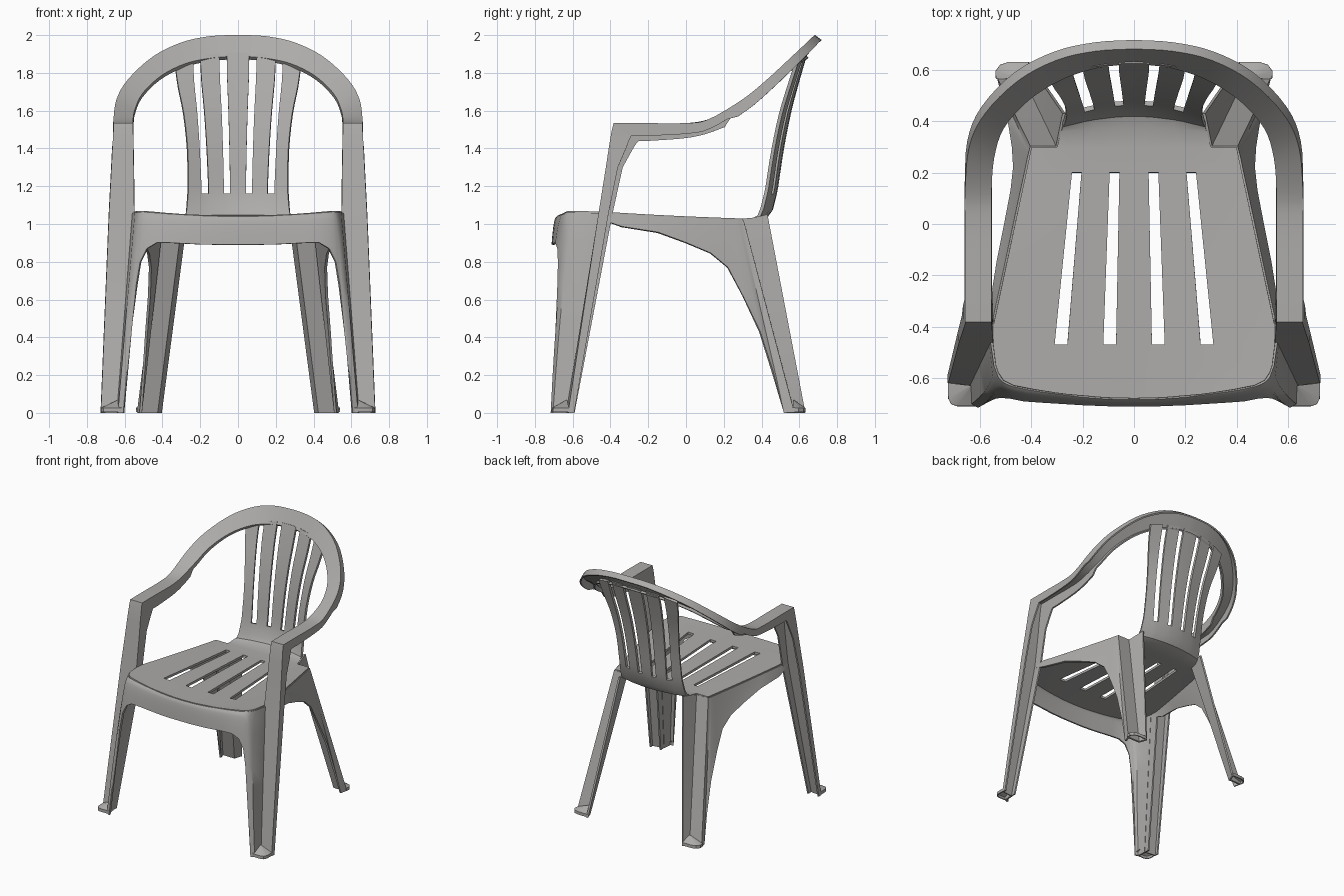
import bpy, bmesh
from mathutils import Vector

plastic = bpy.data.materials.new("grey plastic")
plastic.diffuse_color = (0.42, 0.41, 0.40, 1)


def sheet(name, rows, skip=lambda r, c: False, thick=0.014):
    """Skin a grid of points (right half), mirror it and give it thickness."""
    bm = bmesh.new()
    vs = [[bm.verts.new(p) for p in row] for row in rows]
    for r in range(len(vs) - 1):
        for c in range(min(len(vs[r]), len(vs[r + 1])) - 1):
            if not skip(r, c):
                bm.faces.new((vs[r][c], vs[r][c + 1], vs[r + 1][c + 1], vs[r + 1][c]))
    bmesh.ops.remove_doubles(bm, verts=bm.verts, dist=0.0005)
    loose = [v for v in bm.verts if not v.link_faces]
    bmesh.ops.delete(bm, geom=loose, context='VERTS')
    bmesh.ops.recalc_face_normals(bm, faces=bm.faces)
    me = bpy.data.meshes.new(name)
    bm.to_mesh(me)
    bm.free()
    ob = bpy.data.objects.new(name, me)
    bpy.context.collection.objects.link(ob)
    me.materials.append(plastic)
    m = ob.modifiers.new("mirror", 'MIRROR')
    m.merge_threshold = 0.001
    s = ob.modifiers.new("thickness", 'SOLIDIFY')
    s.thickness, s.offset = thick, 0
    bpy.ops.object.select_all(action='DESELECT')
    ob.select_set(True)
    bpy.context.view_layer.objects.active = ob
    bpy.ops.object.convert(target='MESH')
    bpy.ops.object.shade_smooth_by_angle(angle=0.6)
    return ob


def seat_z(x, y):
    t = (y + 0.68) / 0.98
    return 1.035 - 0.015 * t + 0.032 * (1 - t) * (x / 0.55) ** 2


def spline(stations, n):
    """Catmull-Rom through lists of numbers."""
    out = []
    last = len(stations) - 1
    for i in range(last):
        a, b, c, d = (stations[max(0, min(last, i + k))] for k in (-1, 0, 1, 2))
        for j in range(n):
            t = j / n
            out.append([0.5 * (2*q + (r-p)*t + (2*p - 5*q + 4*r - s)*t*t + (3*q - p - 3*r + s)*t**3)
                        for p, q, r, s in zip(a, b, c, d)])
    return out + [list(stations[-1])]


# Seat: rows front to back, column lines fan out and border the slots
seat = []
for y, edge, bow in ((-0.68, 0.47, 0.05), (-0.64, 0.51, 0.03), (-0.58, 0.53, 0), (-0.55, 0.54, 0),
                     (-0.47, 0.55, 0), (-0.40, 0.55, 0), (-0.2, 0.507, 0), (0, 0.464, 0),
                     (0.2, 0.421, 0), (0.30, 0.40, 0)):
    t = min(1, max(0, (y + 0.47) / 0.67))
    xs = [0] + [f + (r - f) * t for f, r in ((0.07, 0.057), (0.12, 0.095), (0.26, 0.205), (0.31, 0.242))]
    xs += [0.30 if y > 0.29 else (xs[-1] + edge) / 2, edge]
    seat.append([(x, y + bow * (x / edge) ** 2, seat_z(x, y)) for x in xs])
n_seat = len(seat)

# Back: continues the same columns up through the fillet into the slats
back = [(0.38, 1.024, 0.02, 0, 0.285, 0), (0.425, 1.04, 0.04, 0, 0.278, 0), (0.452, 1.08, 0.05, 0, 0.272, 0),
        (0.472, 1.16, 0.05, 0, 0.266, 0)]
back += spline([(0.48, 1.2, 0.05, 0, 0.265, 0), (0.51, 1.4, 0.05, 0.01, 0.268, 0.2),
                (0.55, 1.6, 0.05, 0.02, 0.288, 0.5), (0.595, 1.77, 0.05, 0.04, 0.318, 0.85),
                (0.635, 1.905, 0.05, 0.05, 0.335, 1)], 3)
for y, z, k, dz, edge, t in back:
    xs = [0] + [f + (r - f) * t for f, r in ((0.042, 0.06), (0.076, 0.10), (0.157, 0.20), (0.196, 0.24))] + [edge]
    seat.append([(x, y - k * (x / edge) ** 2, z - dz * (x / edge) ** 2) for x in xs])


def slots(r, c):
    return c in (1, 3) and (4 <= r < 8 or r >= n_seat + 3)


sheet("seat_and_back", seat, slots, 0.018)


# Skirts: each column runs from the seat edge down to the lower edge
def skirt_column(x, y, bx, by, bz, ease=1.0, top=None, n=8):
    z = top or seat_z(x, y)
    col = []
    for i in range(n + 1):
        t = (i / n) ** 1.4
        col.append((x + (bx - x) * t, y + (by - y) * t ** ease, z + (bz - z) * t))
    return col


front = [(0, -0.68, 0, -0.705, 0.89), (0.1, -0.678, 0.1, -0.704, 0.89), (0.2, -0.671, 0.2, -0.70, 0.892),
         (0.36, -0.651, 0.36, -0.69, 0.90), (0.42, -0.641, 0.43, -0.685, 0.90),
         (0.47, -0.63, 0.48, -0.675, 0.87), (0.495, -0.62, 0.515, -0.672, 0.80),
         (0.51, -0.61, 0.535, -0.675, 0.68), (0.52, -0.60, 0.565, -0.685, 0.42),
         (0.525, -0.59, 0.605, -0.71, 0), (0.54, -0.55, 0.63, -0.70, 0)]
cols = [skirt_column(*c, ease=0.45) for c in front]
cols.append(skirt_column(0.553, -0.46, 0.635, -0.63, 0))
sheet("front_apron_and_leg", cols)

side = [(0.55, -0.46, 0.555, -0.44, 1.02), (0.55, -0.40, 0.56, -0.34, 0.985), (0.507, -0.2, 0.53, -0.15, 0.955),
        (0.475, -0.05, 0.50, 0, 0.90), (0.443, 0.1, 0.475, 0.13, 0.845), (0.421, 0.2, 0.465, 0.22, 0.77),
        (0.411, 0.25, 0.47, 0.30, 0.62), (0.406, 0.27, 0.485, 0.39, 0.43), (0.404, 0.28, 0.50, 0.46, 0.21),
        (0.402, 0.285, 0.515, 0.52, 0), (0.40, 0.30, 0.53, 0.57, 0), (0.30, 0.30, 0.43, 0.57, 0)]
cols = [skirt_column(*c) for c in side]
cols.append(skirt_column(0.272, 0.43, 0.41, 0.63, 0, top=1.05))
sheet("side_apron_and_rear_leg", cols)

# Arm loop: inner edge, outer edge and lip direction, from the front foot to the crown
leg = [(0.635, -0.63, 0, 0.722, -0.62, 0, 0, 0.04, 0),
       (0.553, -0.46, 1.05, 0.679, -0.46, 1.05, 0, 0.07, 0),
       (0.556, -0.42, 1.30, 0.666, -0.42, 1.30, 0, 0.085, 0),
       (0.558, -0.405, 1.40, 0.661, -0.405, 1.40, 0, 0.125, 0),
       (0.559, -0.39, 1.49, 0.656, -0.39, 1.49, 0, 0.13, -0.06),
       (0.56, -0.38, 1.53, 0.655, -0.38, 1.53, 0, 0.13, -0.09)]
arm = [(0.56, -0.22, 1.53, 0.655, -0.22, 1.53, 0, 0.02, -0.09),
       (0.56, 0, 1.53, 0.655, 0, 1.53, 0, 0, -0.075),
       (0.56, 0.12, 1.55, 0.655, 0.12, 1.55, 0, 0.01, -0.065),
       (0.55, 0.26, 1.605, 0.64, 0.30, 1.655, 0.005, 0.02, -0.055),
       (0.51, 0.38, 1.69, 0.58, 0.43, 1.76, 0.01, 0.025, -0.045),
       (0.41, 0.49, 1.785, 0.45, 0.56, 1.88, 0.01, 0.03, -0.035),
       (0.28, 0.57, 1.85, 0.30, 0.64, 1.955, 0.005, 0.03, -0.03),
       (0.14, 0.615, 1.88, 0.15, 0.675, 1.988, 0, 0.03, -0.025),
       (0, 0.63, 1.89, 0, 0.684, 1.995, 0, 0.03, -0.025)]
rows = []
for s in leg + spline(arm, 4):
    inner, outer, lip = Vector(s[:3]), Vector(s[3:6]), Vector(s[6:])
    back_part = inner.y > 0.2
    rows.append([inner + lip * (0.5 if back_part else 1), inner, outer, outer + lip * (1 if back_part else 0.7)])
sheet("arm_loop_and_front_leg", rows, thick=0.012)


# Feet: sloped plates filling the leg grooves, with a rounded outer corner
def foot(name, apex, outline):
    n = len(outline)
    sheet(name, [[apex] * n, [(x, y, 0.025) for x, y in outline], [(x, y, 0.003) for x, y in outline]], thick=0.008)


def foot_fan(name, apex, outline):
    bm_rows = []
    for x, y in outline:
        near = Vector(apex).lerp(Vector((x, y, 0.025)), 0.02)
        bm_rows.append([near, (x, y, 0.025), (x, y, 0.004)])
    sheet(name, bm_rows, thick=0.008)


foot_fan("front_foot", (0.635, -0.63, 0.065),
         [(0.607, -0.707), (0.69, -0.707), (0.71, -0.70), (0.721, -0.68), (0.722, -0.62)])
foot_fan("rear_foot", (0.43, 0.57, 0.065),
         [(0.41, 0.628), (0.49, 0.628), (0.52, 0.618), (0.537, 0.595), (0.535, 0.565)])
